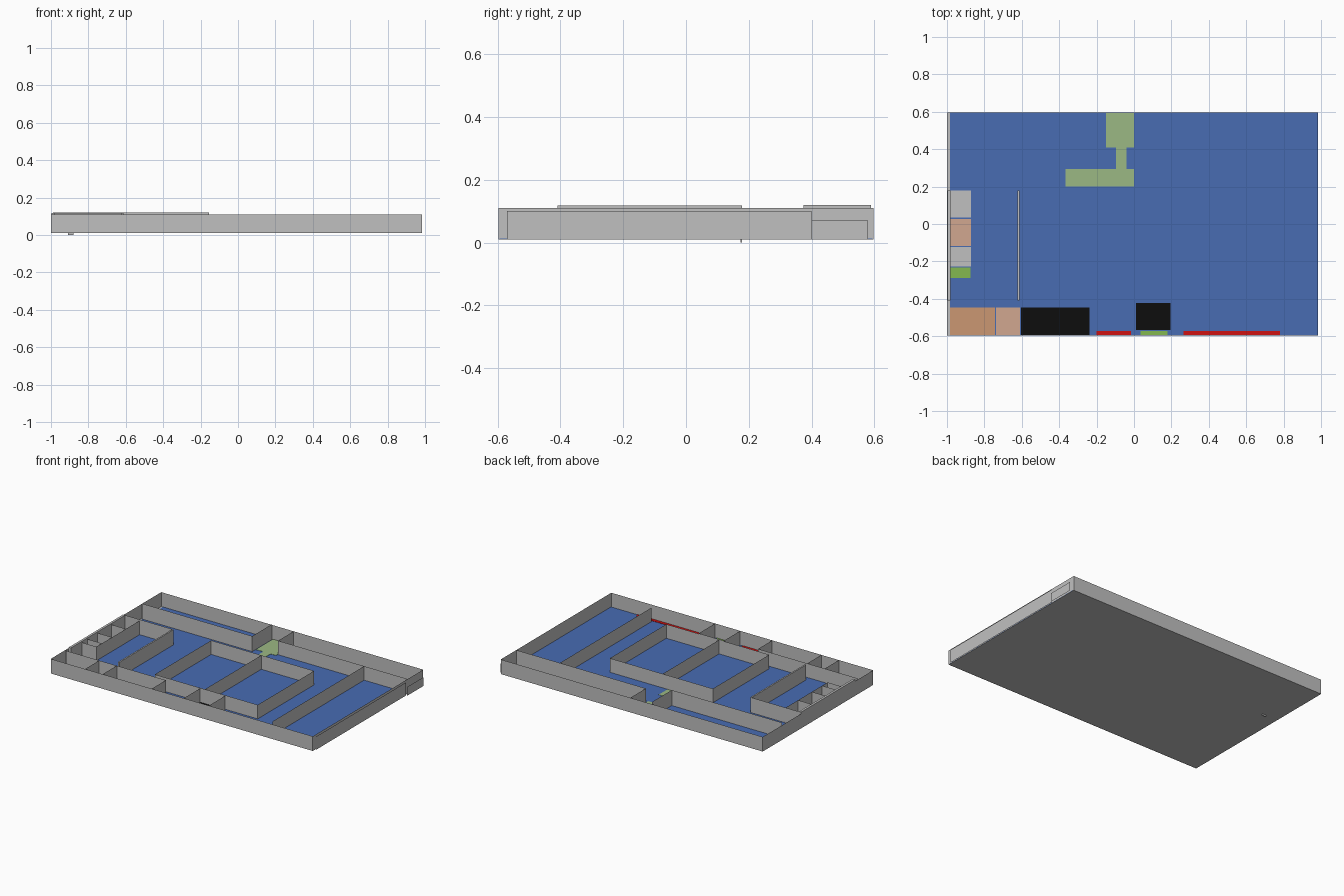
import bpy, bmesh

if "Cube" in bpy.data.objects:
    bpy.data.objects.remove(bpy.data.objects["Cube"])

Z0 = 0.01     # underside of the floor
TOP = 0.11    # usual wall top


def material(name, rgb):
    m = bpy.data.materials.new(name)
    m.diffuse_color = (*rgb, 1.0)
    m.use_nodes = True
    m.node_tree.nodes["Principled BSDF"].inputs["Base Color"].default_value = m.diffuse_color
    return m


GREY = material("wall grey", (0.53, 0.53, 0.53))
BLUE = material("floor blue", (0.065, 0.15, 0.45))
PALE_GREEN = material("pale green", (0.33, 0.48, 0.23))
GREEN = material("bright green", (0.23, 0.48, 0.08))
TAN = material("tan", (0.60, 0.31, 0.17))
PALE_TAN = material("pale tan", (0.64, 0.39, 0.28))
BLACK = material("black", (0.004, 0.004, 0.004))
RED = material("red", (0.62, 0.006, 0.006))


def finish(name, bm, mat):
    mesh = bpy.data.meshes.new(name)
    bm.to_mesh(mesh)
    bm.free()
    mesh.materials.append(mat)
    obj = bpy.data.objects.new(name, mesh)
    bpy.context.collection.objects.link(obj)
    return obj


def wall(name, path, top=TOP):
    """Thin sheet wall standing on a path of (x, y) points."""
    bm = bmesh.new()
    low = [bm.verts.new((x, y, Z0)) for x, y in path]
    high = [bm.verts.new((x, y, top)) for x, y in path]
    for i in range(len(path) - 1):
        bm.faces.new((low[i], low[i + 1], high[i + 1], high[i]))
    return finish(name, bm, GREY)


def block(name, x0, x1, y0, y1, z0, z1, mat):
    bm = bmesh.new()
    bmesh.ops.create_cube(bm, size=1)
    for v in bm.verts:
        v.co = (x1 if v.co.x > 0 else x0,
                y1 if v.co.y > 0 else y0,
                z1 if v.co.z > 0 else z0)
    return finish(name, bm, mat)


def patch(name, x0, x1, y0, y1, mat):
    """Coloured plate lying on the blue floor."""
    return block(name, x0, x1, y0, y1, 0.0145, 0.0165, mat)


# Floor slab and its blue covering
block("floor_slab", -1, 0.985, -0.597, 0.597, Z0, 0.012, GREY)
block("blue_floor", -0.985, 0.985, -0.595, 0.595, 0.0122, 0.014, BLUE)
block("underside_stub", -0.91, -0.88, 0.173, 0.179, 0.0, Z0, GREY)

# Outer shell, with the two lower panels on the right end
wall("outer_wall", [(-1, -0.598), (0.985, -0.598), (0.985, 0.598),
                    (-1, 0.598), (-1, -0.598)])
wall("right_long_panel", [(0.992, -0.57), (0.992, 0.4)], 0.10)
wall("right_low_panel", [(1.0, 0.4), (1.0, 0.58)], 0.07)

# Back rooms either side of the entrance lobby
wall("back_left_room_wall", [(-0.99, 0.375), (-0.155, 0.375), (-0.155, 0.59)], 0.12)
wall("back_right_room_wall", [(0.985, 0.43), (0.003, 0.43), (0.003, 0.597)])

# Central pair of rooms and the long wall to their right
wall("central_room_walls", [(-0.34, -0.415), (0.44, -0.415), (0.44, 0.195),
                            (-0.34, 0.195), (-0.34, -0.415)])
wall("central_partition", [(0.04, -0.415), (0.04, 0.195)])
wall("right_room_wall", [(0.655, -0.56), (0.655, 0.43)])

# Left room: two walls with real thickness, joined by a sheet at the back
block("left_room_outer_wall", -0.996, -0.98, -0.41, 0.178, Z0, 0.118, GREY)
block("left_room_inner_wall", -0.622, -0.612, -0.41, 0.178, Z0, 0.118, GREY)
wall("left_room_back_wall", [(-0.99, 0.178), (-0.617, 0.178)], 0.118)

# Row of small cells inside the left room
wall("cell_front_wall", [(-0.87, 0.178), (-0.87, -0.29), (-0.985, -0.29)])
for i, y in enumerate((0.03, -0.12, -0.23)):
    wall(f"cell_partition_{i + 1}", [(-0.985, y), (-0.87, y)])
patch("cell_floor_back", -0.985, -0.872, 0.035, 0.18, GREY)
patch("cell_floor_middle", -0.985, -0.872, -0.117, 0.027, PALE_TAN)
patch("cell_floor_front", -0.985, -0.872, -0.228, -0.122, GREY)
patch("cell_floor_green", -0.985, -0.875, -0.288, -0.232, GREEN)

# Row of rooms along the front
wall("front_rooms_wall", [(-0.99, -0.445), (-0.235, -0.445), (-0.235, -0.597)])
for i, x in enumerate((-0.74, -0.607)):
    wall(f"front_partition_{i + 1}", [(x, -0.445), (x, -0.597)])
patch("front_floor_tan", -0.985, -0.742, -0.594, -0.447, TAN)
patch("front_floor_pale_tan", -0.738, -0.609, -0.594, -0.447, PALE_TAN)
patch("front_floor_black", -0.605, -0.237, -0.594, -0.447, BLACK)

# Small front booth
wall("booth_walls", [(0.008, -0.597), (0.008, -0.421), (0.198, -0.421), (0.198, -0.597)])
patch("booth_floor", 0.01, 0.196, -0.568, -0.423, BLACK)

# Strips along the front wall
patch("front_strip_red_left", -0.2, -0.015, -0.594, -0.572, RED)
patch("front_strip_green", 0.035, 0.18, -0.594, -0.572, GREEN)
patch("front_strip_red_right", 0.265, 0.78, -0.594, -0.572, RED)

# Green lobby, neck and landing
patch("lobby_floor", -0.15, 0.0, 0.41, 0.594, PALE_GREEN)
patch("lobby_neck", -0.095, -0.04, 0.295, 0.41, PALE_GREEN)
patch("landing_floor", -0.365, 0.0, 0.2, 0.295, PALE_GREEN)
